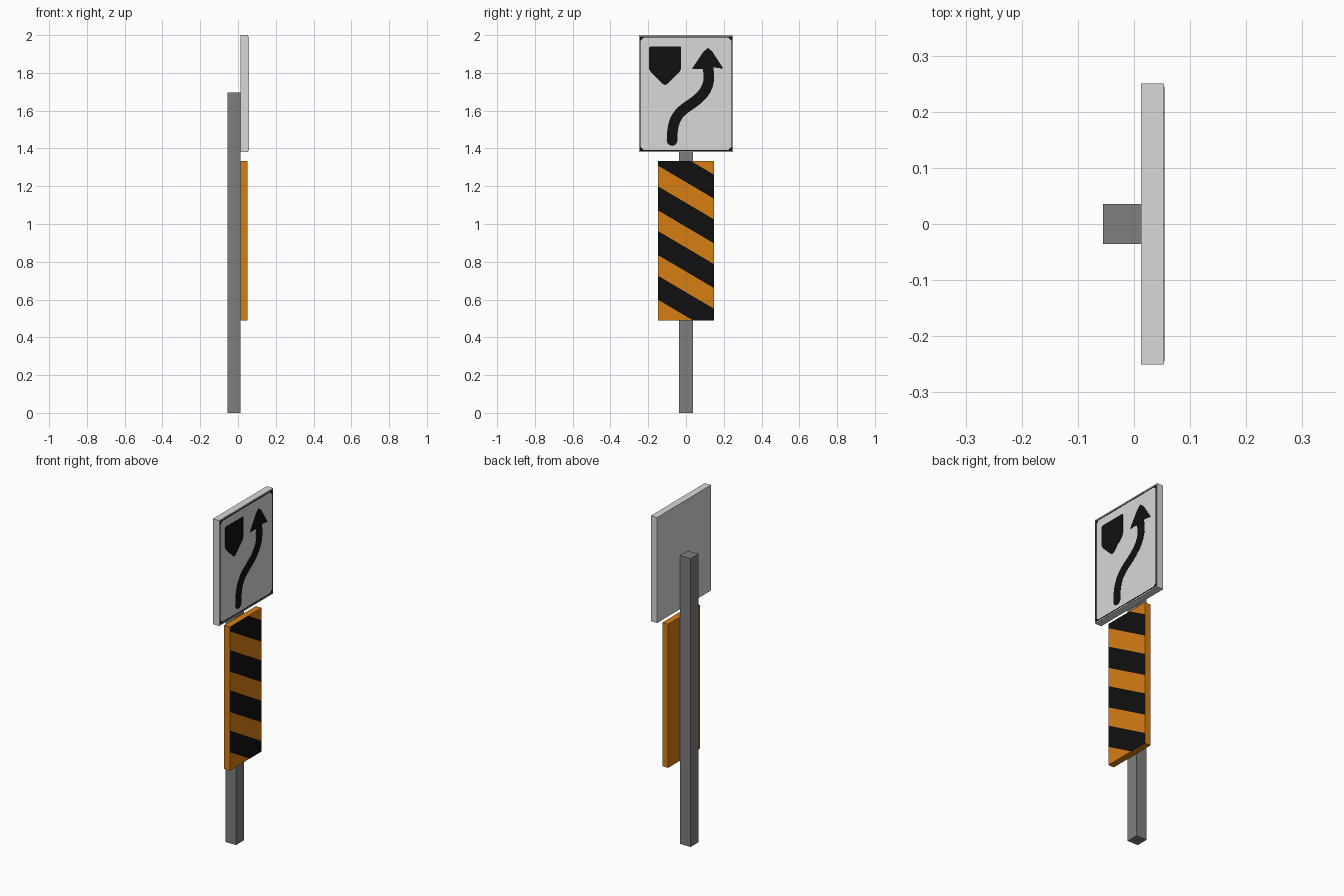
import bpy, bmesh, math
from mathutils import Vector
from mathutils.geometry import interpolate_bezier

if "Cube" in bpy.data.objects:
    bpy.data.objects.remove(bpy.data.objects["Cube"])


def material(name, rgb):
    m = bpy.data.materials.new(name)
    m.diffuse_color = (*rgb, 1)
    m.use_nodes = True
    m.node_tree.nodes["Principled BSDF"].inputs["Base Color"].default_value = m.diffuse_color
    return m


STEEL = material("post grey", (0.21, 0.21, 0.21))
WHITE = material("sign white", (0.69, 0.69, 0.69))
ORANGE = material("panel orange", (0.68, 0.21, 0.006))
BLACK = material("marking black", (0.005, 0.005, 0.005))


def add_object(name, bm, *mats):
    bmesh.ops.recalc_face_normals(bm, faces=bm.faces)
    me = bpy.data.meshes.new(name)
    bm.to_mesh(me)
    bm.free()
    for m in mats:
        me.materials.append(m)
    ob = bpy.data.objects.new(name, me)
    bpy.context.collection.objects.link(ob)
    return ob


def add_prism(bm, outline, x0, x1):
    """Extrude a (y, z) outline from x0 to x1."""
    f = bm.faces.new([bm.verts.new((x0, y, z)) for y, z in outline])
    ext = bmesh.ops.extrude_face_region(bm, geom=[f])["geom"]
    verts = [g for g in ext if isinstance(g, bmesh.types.BMVert)]
    bmesh.ops.translate(bm, verts=verts, vec=(x1 - x0, 0, 0))


def rect(y0, y1, z0, z1):
    return [(y0, z0), (y1, z0), (y1, z1), (y0, z1)]


def plate(name, outlines, x0, x1, *mats):
    bm = bmesh.new()
    for o in outlines:
        add_prism(bm, o, x0, x1)
    return add_object(name, bm, *mats)


FACE = 0.0535          # front face of the sign
INK = (FACE - 0.001, FACE + 0.001)

# Post and sign board
plate("post", [rect(-0.036, 0.036, 0, 1.695)], -0.055, 0.0125, STEEL)
plate("sign_board", [rect(-0.25, 0.25, 1.38, 2.0)], 0.0125, FACE, WHITE)

# Striped panel: cut the front face along the diagonals, then colour by band
P_Y, P_Z0, P_Z1, P_X = 0.148, 0.49, 1.334, 0.05
SLOPE, PERIOD, BAND, START = 0.59, 0.2366, 0.127, 0.599
bm = bmesh.new()
add_prism(bm, rect(-P_Y, P_Y, P_Z0, P_Z1), 0.0125, P_X)


def front_faces():
    return [f for f in bm.faces if all(v.co.x > P_X - 1e-4 for v in f.verts)]


for i in range(-1, 5):
    for h in (START + i * PERIOD, START + i * PERIOD + BAND):
        faces = front_faces()
        geom = set(faces)
        for f in faces:
            geom.update(f.edges)
            geom.update(f.verts)
        bmesh.ops.bisect_plane(bm, geom=list(geom), dist=1e-6,
                               plane_co=(P_X, -P_Y, h), plane_no=(0, SLOPE, 1))
for f in front_faces():
    c = f.calc_center_median()
    level = c.z + SLOPE * (c.y + P_Y) - START
    f.material_index = 1 if level % PERIOD < BAND else 0
add_object("striped_panel", bm, ORANGE, BLACK)

# Thin border line with filled corners
BY, BZ0, BZ1, T, C = 0.244, 1.387, 1.993, 0.006, 0.016
border = [rect(-BY, BY, BZ0, BZ0 + T), rect(-BY, BY, BZ1 - T, BZ1),
          rect(-BY, -BY + 0.004, BZ0 + T, BZ1 - T),
          rect(BY - 0.004, BY, BZ0 + T, BZ1 - T)]
for sy in (-1, 1):
    for z, sz in ((BZ0 + T, 1), (BZ1 - T, -1)):
        y = sy * (BY - 0.004)
        border.append([(y, z), (y - sy * C, z), (y, z + sz * C)])
plate("sign_border", border, *INK, BLACK)

# Island symbol
plate("island_symbol", [[(-0.19, 1.94), (-0.032, 1.94), (-0.026, 1.934),
                         (-0.026, 1.822), (-0.036, 1.803), (-0.098, 1.742),
                         (-0.111, 1.735), (-0.124, 1.742), (-0.186, 1.803),
                         (-0.196, 1.822), (-0.196, 1.934)]], *INK, BLACK)

# Curved arrow: offset an S-shaped path, add the head and a round tail
A, M, E = Vector((-0.074, 1.442)), Vector((0.02, 1.63)), Vector((0.116, 1.825))
path = interpolate_bezier(A, Vector((-0.074, 1.56)), Vector((-0.04, 1.59)), M, 12)
path += interpolate_bezier(M, Vector((0.08, 1.67)), Vector((0.14, 1.72)), E, 12)[1:]
R = 0.028
left, right = [], []
for i, p in enumerate(path):
    d = (path[min(i + 1, len(path) - 1)] - path[max(i - 1, 0)]).normalized()
    n = Vector((-d.y, d.x)) * R
    left.append(tuple((p + n)[:2]))
    right.append(tuple((p - n)[:2]))
head = [(0.032, 1.822), (0.092, 1.912), (0.116, 1.932), (0.14, 1.912), (0.198, 1.822)]
tail = [(A.x + R * math.cos(a), A.y + R * math.sin(a))
        for a in (-math.pi * k / 8 for k in range(1, 8))]
plate("arrow_symbol", [left + head + right[::-1] + tail], *INK, BLACK)
